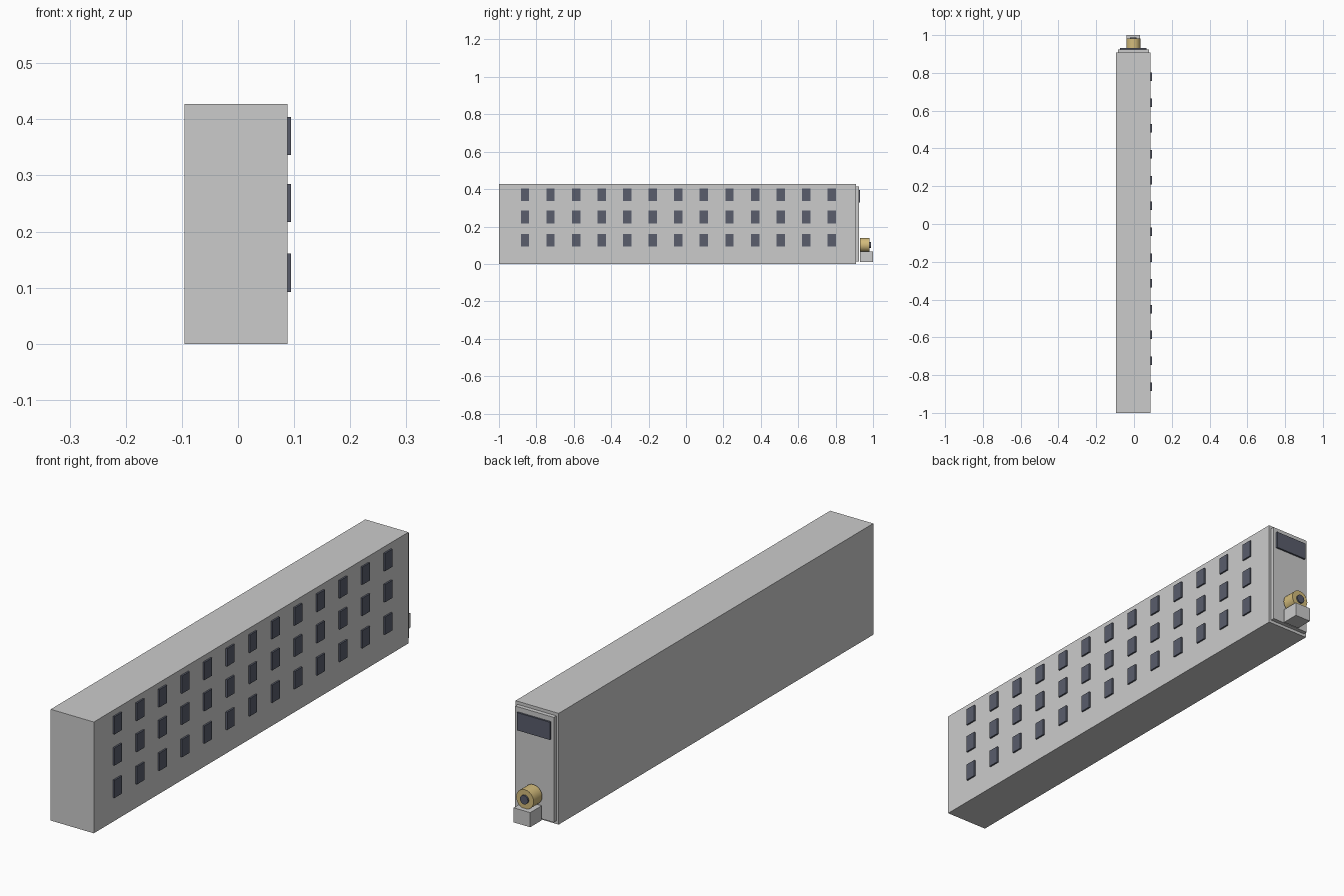
import bpy, math

if "Cube" in bpy.data.objects:
    bpy.data.objects.remove(bpy.data.objects["Cube"])

CX = -0.0035  # centre line of the body


def material(name, rgb):
    m = bpy.data.materials.new(name)
    m.diffuse_color = (*rgb, 1)
    m.use_nodes = True
    m.node_tree.nodes["Principled BSDF"].inputs["Base Color"].default_value = m.diffuse_color
    return m


def box(name, x, y, z, mat=None):
    """Box from (min, max) ranges."""
    bpy.ops.mesh.primitive_cube_add(size=1, location=[sum(r) / 2 for r in (x, y, z)])
    ob = bpy.context.object
    ob.name = name
    ob.scale = [r[1] - r[0] for r in (x, y, z)]
    bpy.ops.object.transform_apply(location=False, rotation=False, scale=True)
    if mat:
        ob.data.materials.append(mat)
    return ob


def cylinder_y(name, radius, y, z, mat):
    """Cylinder along y on the centre line."""
    bpy.ops.mesh.primitive_cylinder_add(
        vertices=24, radius=radius, depth=y[1] - y[0],
        location=(CX, sum(y) / 2, z), rotation=(math.pi / 2, 0, 0))
    ob = bpy.context.object
    ob.name = name
    ob.data.materials.append(mat)
    bpy.ops.object.shade_smooth_by_angle()
    return ob


def around(width):
    return (CX - width / 2, CX + width / 2)


dark = material("dark_slate", (0.10, 0.11, 0.15))
brass = material("brass", (0.65, 0.50, 0.20))

# Main housing
box("housing", around(0.183), (-1.0, 0.908), (0, 0.427))

# Rows of raised vents on the right side
for row, z in enumerate((0.1265, 0.251, 0.3705)):
    for col in range(13):
        y = -0.861 + col * 0.1367
        box(f"vent_{row}_{col}", (0.086, 0.0945), (y - 0.0225, y + 0.0225),
            (z - 0.034, z + 0.034), dark)

# End plate with display window
box("end_plate", around(0.164), (0.906, 0.924), (0.012, 0.415))
box("display", around(0.14), (0.922, 0.931), (0.328, 0.396), dark)

# Connector: foot block, brass collar and dark core
box("connector_block", around(0.07), (0.93, 1.0), (0.01, 0.066))
cylinder_y("connector_collar", 0.037, (0.93, 0.982), 0.101, brass)
cylinder_y("connector_core", 0.017, (0.97, 0.988), 0.101, dark)
